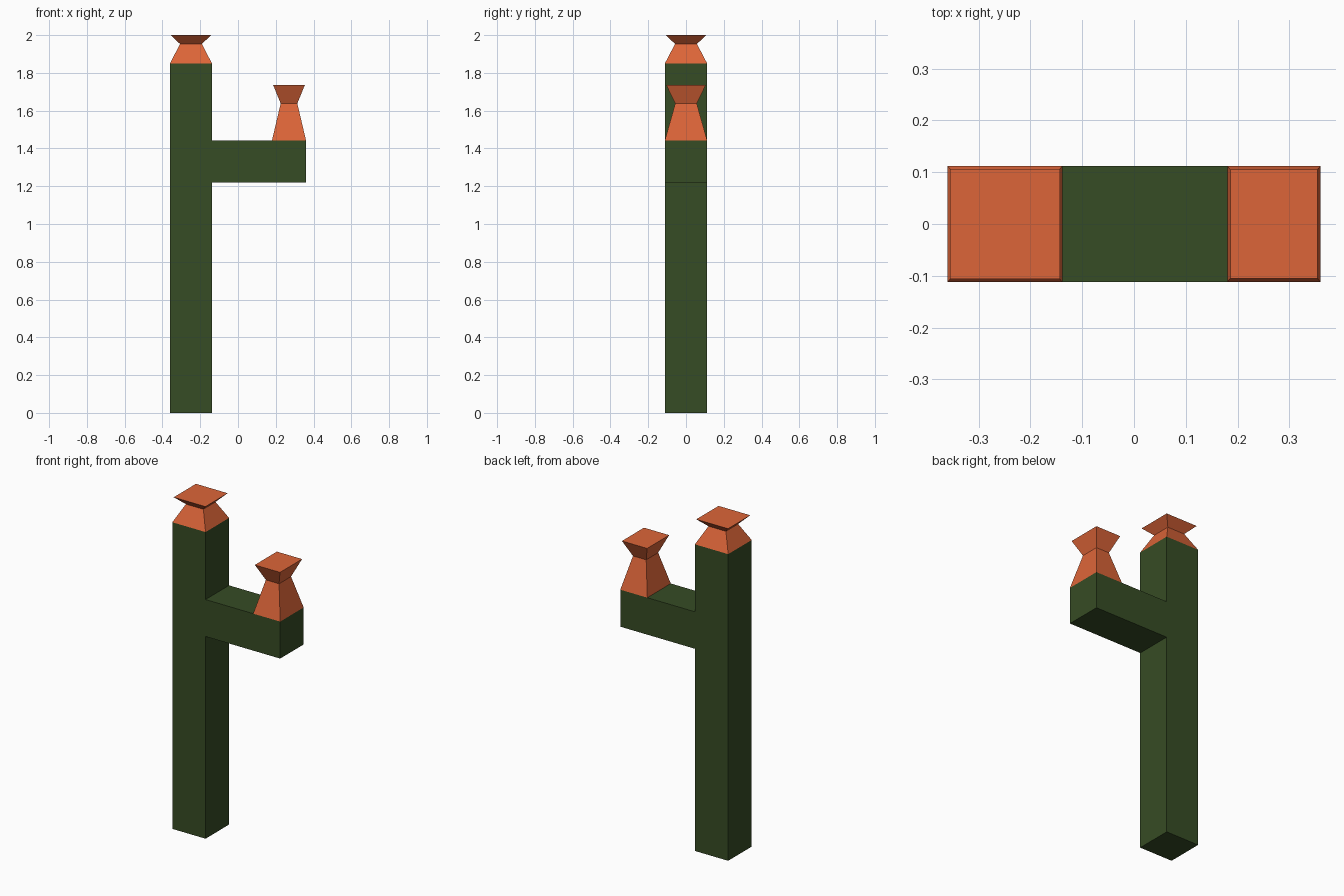
import bpy, bmesh

if "Cube" in bpy.data.objects:
    bpy.data.objects.remove(bpy.data.objects["Cube"])

W = 0.112  # half thickness of the stem


def material(name, color):
    m = bpy.data.materials.new(name)
    m.diffuse_color = (*color, 1)
    m.use_nodes = True
    m.node_tree.nodes["Principled BSDF"].inputs["Base Color"].default_value = m.diffuse_color
    return m


def finish(name, bm, mat):
    bmesh.ops.recalc_face_normals(bm, faces=bm.faces)
    mesh = bpy.data.meshes.new(name)
    bm.to_mesh(mesh)
    bm.free()
    mesh.materials.append(mat)
    bpy.context.collection.objects.link(bpy.data.objects.new(name, mesh))


def extrude_profile(name, points, mat):
    """Front outline (x, z) extruded through the thickness."""
    bm = bmesh.new()
    face = bm.faces.new([bm.verts.new((x, -W, z)) for x, z in points])
    ext = bmesh.ops.extrude_face_region(bm, geom=[face])
    verts = [v for v in ext["geom"] if isinstance(v, bmesh.types.BMVert)]
    bmesh.ops.translate(bm, verts=verts, vec=(0, 2 * W, 0))
    finish(name, bm, mat)


def flower(name, cx, sections, mat):
    """Stack of rectangles (half x, half y, z) joined into a pinched bloom."""
    bm = bmesh.new()
    rings = [[bm.verts.new((cx + sx * hx, sy * hy, z))
              for sx, sy in ((-1, -1), (1, -1), (1, 1), (-1, 1))]
             for hx, hy, z in sections]
    for a, b in zip(rings, rings[1:]):
        for i in range(4):
            j = (i + 1) % 4
            bm.faces.new((a[i], a[j], b[j], b[i]))
    bm.faces.new(rings[0])
    bm.faces.new(rings[-1])
    finish(name, bm, mat)


green = material("cactus_green", (0.037, 0.072, 0.018))
orange = material("flower_orange", (0.72, 0.13, 0.04))

# Trunk with its side arm
extrude_profile("cactus_stem", [
    (-0.36, 0), (-0.138, 0), (-0.138, 1.22), (0.36, 1.22), (0.36, 1.443),
    (-0.138, 1.443), (-0.138, 1.85), (-0.36, 1.85)], green)

# Blooms on the trunk and on the arm
flower("trunk_flower", -0.249,
       [(0.111, W, 1.85), (0.058, 0.058, 1.953), (0.106, 0.106, 2.0)], orange)
flower("arm_flower", 0.27,
       [(0.09, W, 1.443), (0.044, 0.057, 1.638), (0.084, 0.105, 1.736)], orange)
